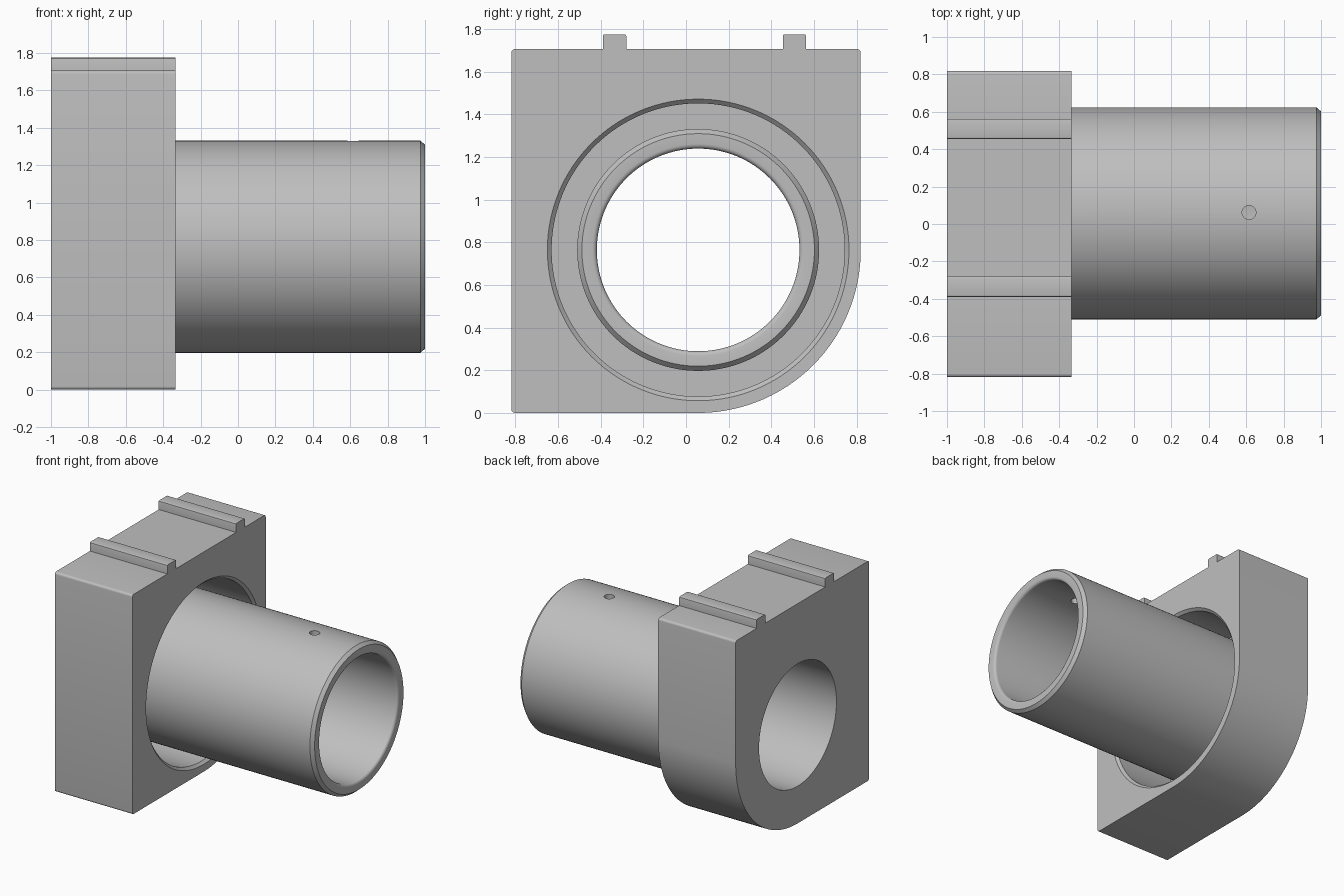
import bpy, bmesh
from math import sin, cos, pi, radians

if "Cube" in bpy.data.objects:
    bpy.data.objects.remove(bpy.data.objects["Cube"])

# One plain grey for everything
GREY = (0.52, 0.52, 0.52, 1.0)
grey = bpy.data.materials.new("plain_grey")
grey.use_nodes = True
grey.diffuse_color = GREY
grey.node_tree.nodes["Principled BSDF"].inputs["Base Color"].default_value = GREY

# Main dimensions
AXIS_Y, AXIS_Z = 0.057, 0.764
BACK, FACE, END = -1.0, -0.335, 1.0
FLOOR = -0.85
HALF, TOP, RIB_TOP = 0.819, 1.706, 1.775
BORE, TUBE, RECESS = 0.475, 0.567, 0.687


def make_object(name, bm):
    bmesh.ops.remove_doubles(bm, verts=bm.verts, dist=1e-5)
    bmesh.ops.recalc_face_normals(bm, faces=bm.faces)
    mesh = bpy.data.meshes.new(name)
    bm.to_mesh(mesh)
    bm.free()
    mesh.materials.append(grey)
    obj = bpy.data.objects.new(name, mesh)
    bpy.context.collection.objects.link(obj)
    return obj


def arc(y, z, r, start, steps=5):
    """Quarter turn, counter-clockwise, around (y, z)."""
    angles = [start + pi / 2 * i / steps for i in range(steps + 1)]
    return [(y + r * cos(a), z + r * sin(a)) for a in angles]


def extrude_x(name, profile, x0, x1):
    bm = bmesh.new()
    face = bm.faces.new([bm.verts.new((x0, y, z)) for y, z in profile])
    side = bmesh.ops.extrude_face_region(bm, geom=[face])["geom"]
    moved = [v for v in side if isinstance(v, bmesh.types.BMVert)]
    bmesh.ops.translate(bm, verts=moved, vec=(x1 - x0, 0, 0))
    return make_object(name, bm)


def lathe(name, profile, segments=128):
    """Turn a closed (x, radius) profile around the bore axis."""
    bm = bmesh.new()
    rings = []
    for i in range(segments):
        a = 2 * pi * i / segments
        rings.append([bm.verts.new((x, AXIS_Y + r * cos(a), AXIS_Z + r * sin(a)))
                      for x, r in profile])
    n = len(profile)
    for i in range(segments):
        a, b = rings[i], rings[(i + 1) % segments]
        for j in range(n):
            k = (j + 1) % n
            if profile[j][1] or profile[k][1]:
                quad = [a[j], a[k], b[k], b[j]]
                if not profile[j][1]:
                    quad = [a[j], a[k], b[k]]
                elif not profile[k][1]:
                    quad = [a[j], a[k], b[j]]
                bm.faces.new(quad)
    return make_object(name, bm)


def cut(target, cutter):
    cutter.hide_render = True
    mod = target.modifiers.new("cut", "BOOLEAN")
    mod.operation = "DIFFERENCE"
    mod.solver = "EXACT"
    mod.object = cutter
    activate(target)
    bpy.ops.object.modifier_apply(modifier=mod.name)
    bpy.data.objects.remove(cutter)


def activate(obj):
    bpy.ops.object.select_all(action="DESELECT")
    obj.select_set(True)
    bpy.context.view_layer.objects.active = obj


# Housing block: square with one large rounded corner and two ribs on top
soft, rib_soft = 0.018, 0.008
big = HALF - AXIS_Y
outline = arc(soft - HALF, soft, soft, pi)
outline += arc(AXIS_Y, big, big, 1.5 * pi, 40)
outline += arc(HALF - soft, TOP - soft, soft, 0)
for y0, y1 in ((0.455, 0.562), (-0.389, -0.28)):
    outline.append((y1, TOP))
    outline += arc(y1 - rib_soft, RIB_TOP - rib_soft, rib_soft, 0, 3)
    outline += arc(y0 + rib_soft, RIB_TOP - rib_soft, rib_soft, pi / 2, 3)
    outline.append((y0, TOP))
outline += arc(soft - HALF, TOP - soft, soft, pi / 2)
housing = extrude_x("housing_block", outline, BACK, FACE)

# Stepped bore with a chamfered recess in the face
rim = RECESS + 0.02
cut(housing, lathe("bore_cutter", [
    (BACK - 0.1, 0), (BACK - 0.1, BORE), (FLOOR, BORE), (FLOOR, RECESS),
    (FACE - 0.02, RECESS), (FACE, rim), (FACE + 0.1, rim), (FACE + 0.1, 0)]))

# Tube with chamfered outer end and rounded inner lip
lip = 0.022
inner_lip = [(END - lip + lip * sin(a), BORE + lip - lip * cos(a))
             for a in (radians(d) for d in (90, 67, 45, 22, 0))]
tube = lathe("tube", [(FLOOR, BORE), (FLOOR, TUBE), (END - 0.025, TUBE),
                      (END, TUBE - 0.022)] + inner_lip)

# Small hole through the upper wall of the tube
bm = bmesh.new()
bmesh.ops.create_cone(bm, cap_ends=True, segments=32, radius1=0.037,
                      radius2=0.037, depth=0.4)
bmesh.ops.translate(bm, verts=bm.verts, vec=(0.615, AXIS_Y + 0.005, AXIS_Z + TUBE))
cut(tube, make_object("hole_cutter", bm))

for part in (housing, tube):
    activate(part)
    bpy.ops.object.shade_smooth_by_angle(angle=radians(30))
